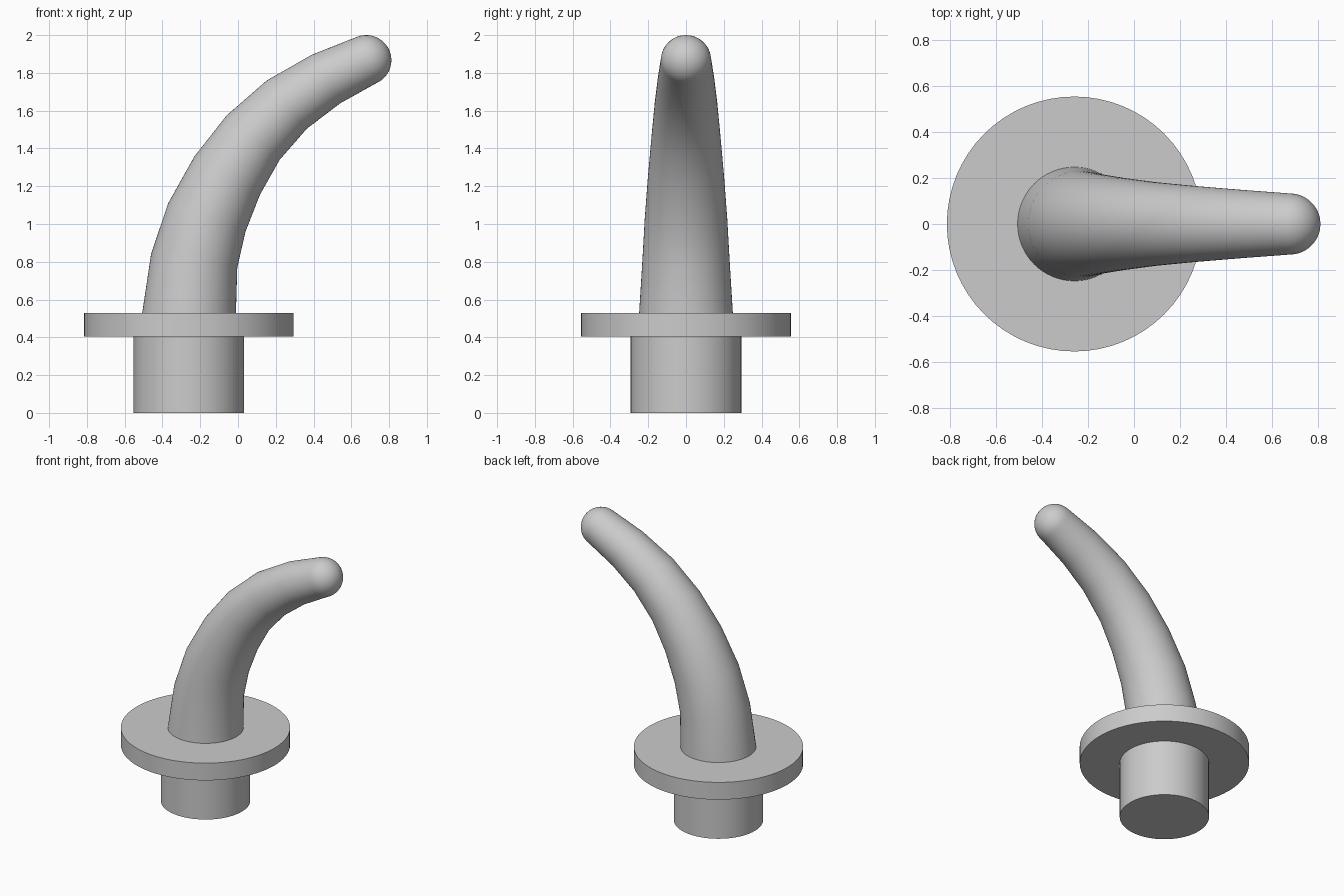
import bpy, bmesh, math
from mathutils import Vector

SIDES = 64
BASE_X = -0.26

cube = bpy.data.objects.get("Cube")
if cube:
    bpy.data.objects.remove(cube, do_unlink=True)

grey = bpy.data.materials.new("plain_grey")
grey.use_nodes = True
colour = (0.6, 0.6, 0.6, 1)
grey.diffuse_color = colour
grey.node_tree.nodes["Principled BSDF"].inputs["Base Color"].default_value = colour


def finish(obj, name):
    obj.name = name
    obj.data.name = name
    obj.data.materials.append(grey)
    bpy.ops.object.select_all(action='DESELECT')
    obj.select_set(True)
    bpy.context.view_layer.objects.active = obj
    bpy.ops.object.shade_smooth_by_angle(angle=math.radians(35))


def disc(name, radius, bottom, top):
    bpy.ops.mesh.primitive_cylinder_add(vertices=SIDES, radius=radius, depth=top - bottom,
                                        location=(BASE_X, 0, (bottom + top) / 2))
    finish(bpy.context.object, name)


# Mounting peg and flange
disc("mounting_peg", 0.293, 0, 0.405)
disc("flange", 0.555, 0.405, 0.53)

# Curved horn: ring centres (x, z), tilt in degrees, radius
stations = [
    (-0.259, 0.53, 0, 0.248), (-0.232, 0.805, 9, 0.231),
    (-0.165, 1.035, 20, 0.218), (-0.057, 1.257, 30, 0.201),
    (0.08, 1.457, 40, 0.183), (0.258, 1.632, 50, 0.166),
    (0.465, 1.767, 60, 0.149), (0.679, 1.867, 68, 0.133),
]

# Rounded tip: shrinking rings that continue along the last direction
end_x, end_z, end_tilt, end_r = stations[-1]
lean = math.radians(end_tilt)
forward = Vector((math.sin(lean), 0, math.cos(lean)))
CAP = 10
for i in range(1, CAP):
    a = math.pi / 2 * i / CAP
    p = forward * end_r * math.sin(a)
    stations.append((end_x + p.x, end_z + p.z, end_tilt, end_r * math.cos(a)))

bm = bmesh.new()
rings = []
for x, z, tilt, radius in stations:
    t = math.radians(tilt)
    across = Vector((math.cos(t), 0, -math.sin(t)))
    ring = []
    for k in range(SIDES):
        a = math.tau * k / SIDES
        offset = across * math.cos(a) + Vector((0, math.sin(a), 0))
        ring.append(bm.verts.new(Vector((x, 0, z)) + offset * radius))
    rings.append(ring)
for low, high in zip(rings, rings[1:]):
    for k in range(SIDES):
        n = (k + 1) % SIDES
        bm.faces.new((low[k], low[n], high[n], high[k]))
tip = bm.verts.new(Vector((end_x, 0, end_z)) + forward * end_r)
for k in range(SIDES):
    bm.faces.new((rings[-1][k], rings[-1][(k + 1) % SIDES], tip))
bm.faces.new(rings[0][::-1])
bmesh.ops.recalc_face_normals(bm, faces=bm.faces)
mesh = bpy.data.meshes.new("curved_horn")
bm.to_mesh(mesh)
bm.free()
horn = bpy.data.objects.new("curved_horn", mesh)
bpy.context.collection.objects.link(horn)
finish(horn, "curved_horn")
